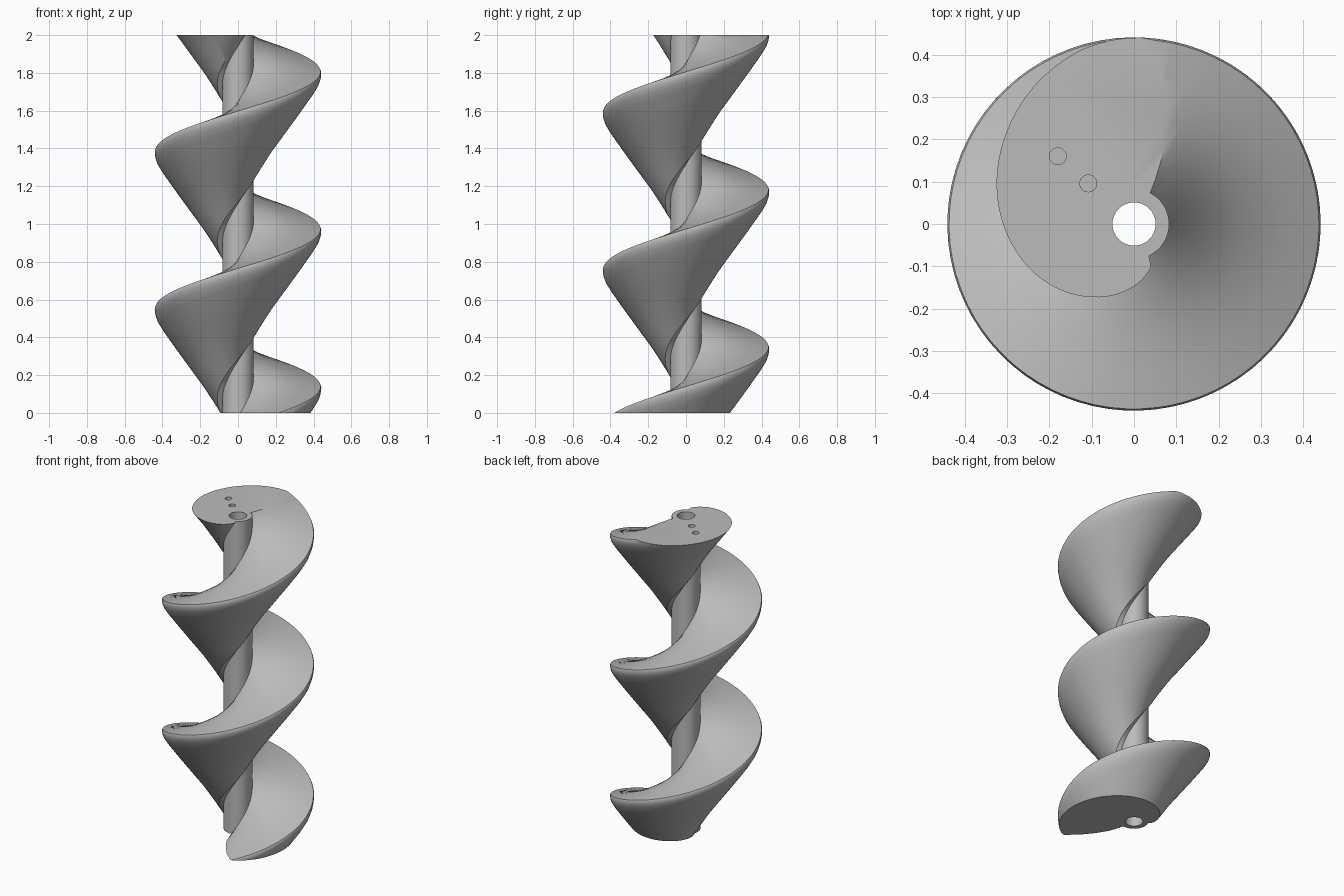
import bpy, bmesh, math
from mathutils import Vector

cube = bpy.data.objects.get("Cube")
if cube:
    bpy.data.objects.remove(cube, do_unlink=True)

HEIGHT = 2.0
PITCH = 0.833
RISE = PITCH / math.tau
SHAFT_R, BORE_R = 0.083, 0.051

grey = bpy.data.materials.new("plain grey")
grey.use_nodes = True
grey.diffuse_color = (0.5, 0.5, 0.5, 1)
grey.node_tree.nodes["Principled BSDF"].inputs["Base Color"].default_value = (0.5, 0.5, 0.5, 1)


def add_object(name, bm):
    bmesh.ops.recalc_face_normals(bm, faces=bm.faces[:])
    mesh = bpy.data.meshes.new(name)
    bm.to_mesh(mesh)
    bm.free()
    mesh.materials.append(grey)
    obj = bpy.data.objects.new(name, mesh)
    bpy.context.collection.objects.link(obj)
    return obj


def smooth(obj):
    bpy.ops.object.select_all(action='DESELECT')
    obj.select_set(True)
    bpy.context.view_layer.objects.active = obj
    bpy.ops.object.shade_smooth_by_angle(angle=math.radians(35))


def bridge(bm, rings, wrap):
    # Join neighbouring closed rings of vertices with quads
    pairs = list(zip(rings, rings[1:])) + ([(rings[-1], rings[0])] if wrap else [])
    for a, b in pairs:
        for i in range(len(a)):
            j = (i + 1) % len(a)
            bm.faces.new((a[i], a[j], b[j], b[i]))


# Screw flight: radius and height of its cross-section at angle zero
section = [(0.079, 1.315), (0.11, 1.326), (0.2, 1.445), (0.27, 1.532), (0.34, 1.623),
           (0.405, 1.712), (0.43, 1.752), (0.438, 1.775), (0.441, 1.797), (0.437, 1.806),
           (0.35, 1.818), (0.26, 1.830), (0.165, 1.845), (0.079, 1.856)]
bm = bmesh.new()
start, end, steps = -14.3, 5.6, 240
rings = []
for s in range(steps + 1):
    a = start + (end - start) * s / steps
    rings.append([bm.verts.new((r * math.cos(a), r * math.sin(a), h + RISE * a))
                  for r, h in section])
bridge(bm, rings, False)
bm.faces.new(rings[0])
bm.faces.new(rings[-1])

# Trim the flight flat at the top and bottom
for z, direction in ((0, -1), (HEIGHT, 1)):
    cut = bmesh.ops.bisect_plane(bm, geom=bm.verts[:] + bm.edges[:] + bm.faces[:],
                                 plane_co=(0, 0, z), plane_no=(0, 0, direction),
                                 clear_outer=True)
    rim = [e for e in cut["geom_cut"] if isinstance(e, bmesh.types.BMEdge)]
    bmesh.ops.holes_fill(bm, edges=rim, sides=0)
bmesh.ops.triangulate(bm, faces=[f for f in bm.faces if len(f.verts) > 4])
flight = add_object("screw_flight", bm)

# Two small blind holes in the top face
for name, x, y in (("outer_hole_cutter", -0.18, 0.16), ("inner_hole_cutter", -0.108, 0.096)):
    bm = bmesh.new()
    bmesh.ops.create_cone(bm, cap_ends=True, segments=32, radius1=0.02, radius2=0.02, depth=0.2)
    bmesh.ops.translate(bm, verts=bm.verts, vec=Vector((x, y, HEIGHT)))
    cutter = add_object(name, bm)
    cutter.hide_render = True
    cutter.display_type = 'WIRE'
    mod = flight.modifiers.new(name, 'BOOLEAN')
    mod.operation = 'DIFFERENCE'
    mod.solver = 'EXACT'
    mod.object = cutter
    bpy.context.view_layer.objects.active = flight
    bpy.ops.object.modifier_apply(modifier=mod.name)
    bpy.data.objects.remove(cutter, do_unlink=True)
smooth(flight)

# Hollow central shaft
bm = bmesh.new()
rings = []
for r, z in ((SHAFT_R, 0), (SHAFT_R, HEIGHT), (BORE_R, HEIGHT), (BORE_R, 0)):
    rings.append([bm.verts.new((r * math.cos(math.tau * i / 64), r * math.sin(math.tau * i / 64), z))
                  for i in range(64)])
bridge(bm, rings, True)
smooth(add_object("hollow_shaft", bm))
